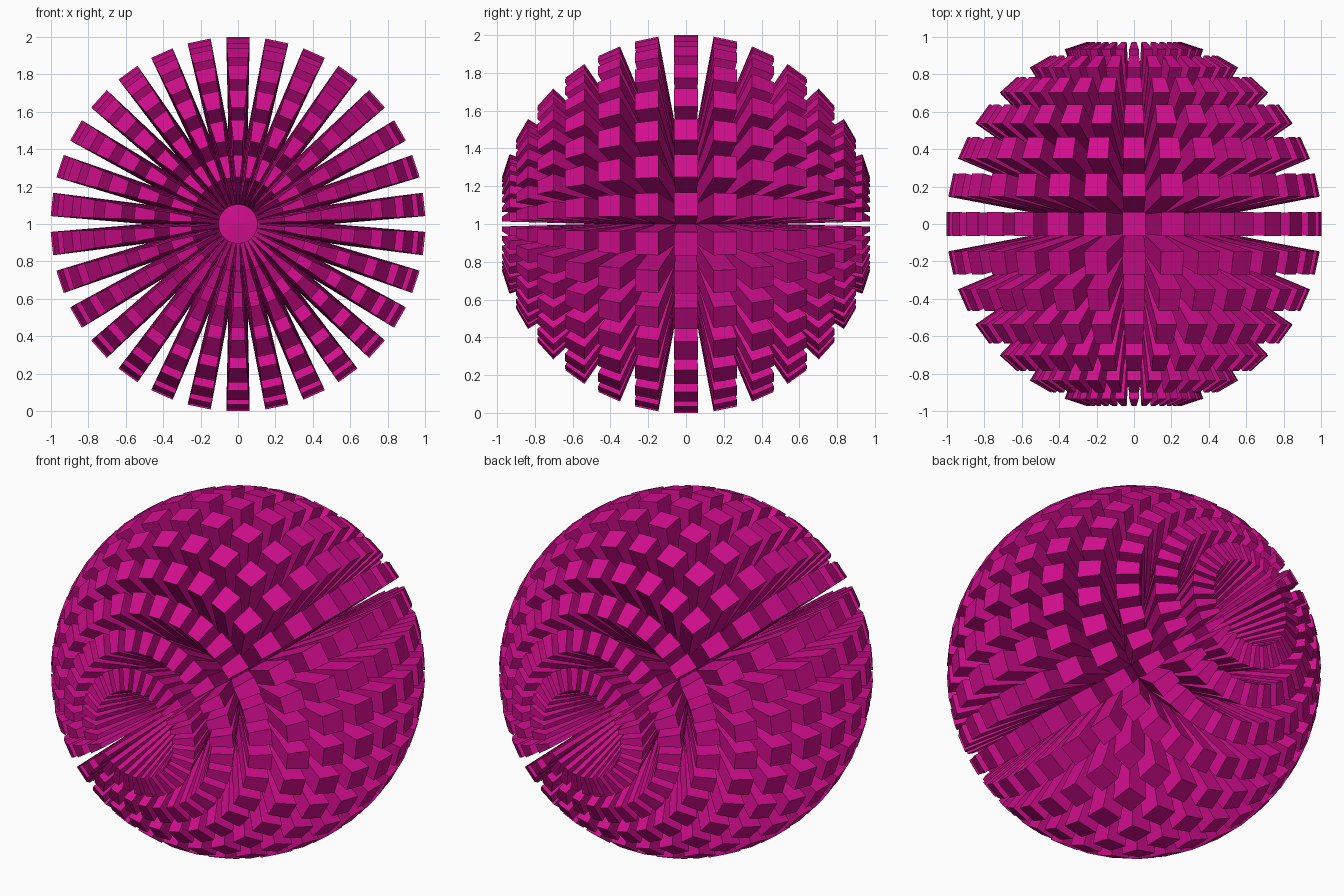
import bpy, bmesh, math
from mathutils import Matrix

if "Cube" in bpy.data.objects:
    bpy.data.objects.remove(bpy.data.objects["Cube"])

R = 0.503        # inner ball radius, also the length of each block
FLARE = 1.2      # outer end of a block relative to its base

mat = bpy.data.materials.new("magenta")
mat.diffuse_color = (0.65, 0.004, 0.27, 1)
mat.use_nodes = True
mat.node_tree.nodes["Principled BSDF"].inputs["Base Color"].default_value = mat.diffuse_color

# Inner ball: 30 x 15 faces, poles on the y axis, a face centred on +x
bm = bmesh.new()
turn = Matrix.Rotation(math.radians(6), 4, 'Y') @ Matrix.Rotation(math.radians(90), 4, 'X')
bmesh.ops.create_uvsphere(bm, u_segments=30, v_segments=15, radius=R, matrix=turn)
bmesh.ops.recalc_face_normals(bm, faces=bm.faces[:])
bm.normal_update()

# Blocks: every face except the pole triangles is pushed out and flared
quads = [f for f in bm.faces if len(f.verts) == 4]
moves = [(f.calc_center_median(), f.normal.copy()) for f in quads]
tops = bmesh.ops.extrude_discrete_faces(bm, faces=quads)["faces"]
for f in tops:
    c = f.calc_center_median()
    n = min(moves, key=lambda m: (m[0] - c).length_squared)[1]
    for v in f.verts:
        v.co = c + (v.co - c) * FLARE + n * R
bmesh.ops.recalc_face_normals(bm, faces=bm.faces[:])

mesh = bpy.data.meshes.new("spiky_block_ball")
bm.to_mesh(mesh)
bm.free()
mesh.materials.append(mat)
ball = bpy.data.objects.new("spiky_block_ball", mesh)
ball.location = (0, 0, 1)
bpy.context.collection.objects.link(ball)
